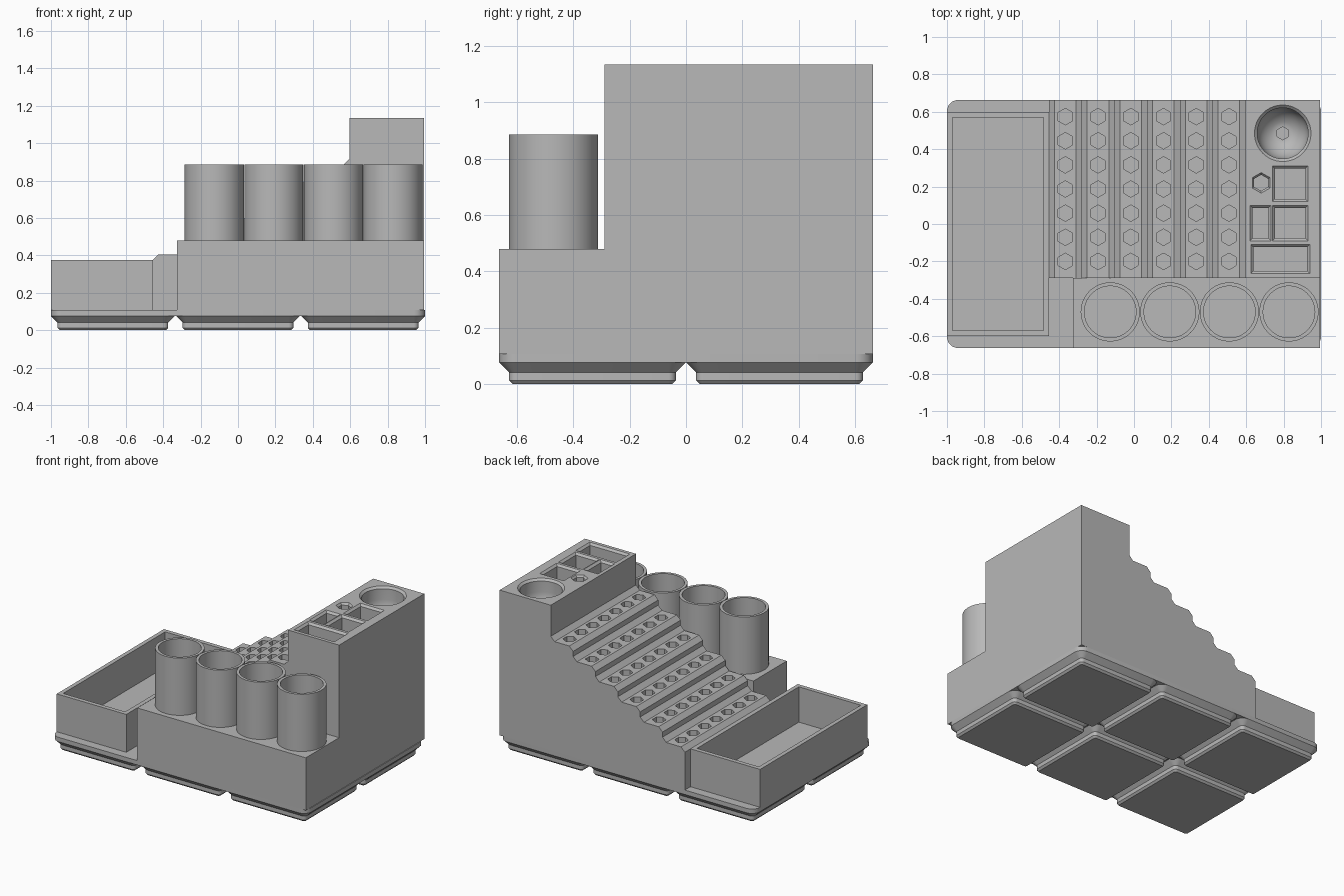
import bpy, bmesh
from math import cos, sin, pi, radians

if "Cube" in bpy.data.objects:
    bpy.data.objects.remove(bpy.data.objects["Cube"], do_unlink=True)

grey = bpy.data.materials.new("plain grey")
grey.use_nodes = True
COLOUR = (0.48, 0.48, 0.48, 1)
grey.diffuse_color = COLOUR
grey.node_tree.nodes["Principled BSDF"].inputs["Base Color"].default_value = COLOUR


# Cross-section helpers: each returns one ring of points at height z
def disc(x, y, r, z, n=64, turn=0):
    return [(x + r * cos(turn + 2 * pi * i / n), y + r * sin(turn + 2 * pi * i / n), z) for i in range(n)]


def hexagon(x, y, r, z):
    return disc(x, y, r, z, 6, pi / 2)


def box(x0, x1, y0, y1, z, inset=0):
    x0, x1, y0, y1 = x0 + inset, x1 - inset, y0 + inset, y1 - inset
    return [(x0, y0, z), (x1, y0, z), (x1, y1, z), (x0, y1, z)]


def rounded(x, y, hx, hy, r, z, steps=6):
    ring = []
    for q, (sx, sy) in enumerate([(1, 1), (-1, 1), (-1, -1), (1, -1)]):
        for i in range(steps + 1):
            a = pi / 2 * (q + i / steps)
            ring.append((x + sx * (hx - r) + r * cos(a), y + sy * (hy - r) + r * sin(a), z))
    return ring


def loft(bm, rings, caps=True):
    """Skin a stack of rings, closing both ends."""
    loops = [[bm.verts.new(p) for p in ring] for ring in rings]
    n = len(loops[0])
    for a, b in zip(loops, loops[1:]):
        for i in range(n):
            bm.faces.new((a[i], a[(i + 1) % n], b[(i + 1) % n], b[i]))
    if caps:
        bm.faces.new(loops[0])
        bm.faces.new(loops[-1])


def make(name, solids, caps=True):
    bm = bmesh.new()
    for rings in solids:
        loft(bm, rings, caps)
    bmesh.ops.recalc_face_normals(bm, faces=bm.faces)
    mesh = bpy.data.meshes.new(name)
    bm.to_mesh(mesh)
    bm.free()
    mesh.materials.append(grey)
    obj = bpy.data.objects.new(name, mesh)
    bpy.context.collection.objects.link(obj)
    return obj


def cut(obj, solids):
    """Subtract solids from an object and bake the result."""
    cutter = make("cutter", solids)
    mod = obj.modifiers.new("cut", "BOOLEAN")
    mod.operation, mod.solver, mod.object = "DIFFERENCE", "EXACT", cutter
    graph = bpy.context.evaluated_depsgraph_get()
    mesh = bpy.data.meshes.new_from_object(obj.evaluated_get(graph))
    obj.modifiers.clear()
    obj.data = mesh
    bpy.data.objects.remove(cutter, do_unlink=True)


BASE_TOP = 0.107
BACK, SPLIT, FRONT = 0.663, -0.29, -0.663
RIGHT = 0.995
TOWER_TOP = 1.135
parts = []

# Base slab and the grid of chamfered feet
parts.append(make("base_slab", [[rounded(0, 0, 1, BACK, 0.06, z) for z in (0.076, BASE_TOP)]]))
FOOT = [(0.284, 0.013, 0), (0.296, 0.026, 0.013), (0.296, 0.026, 0.041), (0.331, 0.06, 0.076)]
parts.append(make("base_feet", [
    [rounded(x, y, h, h, r, z) for h, r, z in FOOT]
    for x in (-0.669, 0, 0.669) for y in (-0.332, 0.332)]))

# Open tray
TRAY = (-1, -0.455, -0.6, 0.6)
parts.append(make("tray", [[box(*TRAY, BASE_TOP), box(*TRAY, 0.375),
                            box(*TRAY, 0.375, 0.03), box(*TRAY, 0.125, 0.03)]]))

# Stepped rack and tower: one profile extruded from front to back
PITCH, RISE, BEVEL, STEPS = 0.175, 0.096, 0.03, 6
profile = [(-0.455, BASE_TOP), (-0.455, 0.375), (-0.425, 0.405)]
for k in range(STEPS):
    x, z = -0.28 + PITCH * k, 0.405 + RISE * k
    profile += [(x - BEVEL, z), (x, z + BEVEL)]
    if k < STEPS - 1:
        profile += [(x, z + RISE - BEVEL), (x + BEVEL, z + RISE)]
profile += [(0.595, TOWER_TOP), (RIGHT, TOWER_TOP), (RIGHT, BASE_TOP)]
rack = make("stepped_rack", [[[(x, y, z) for x, z in profile] for y in (SPLIT, BACK)]])
parts.append(rack)

# Hexagonal bit holes on every step
holes = []
for k in range(STEPS):
    x, z = -0.367 + PITCH * k, 0.405 + RISE * k
    for j in range(7):
        y = -0.2 + 0.129 * j
        holes.append([hexagon(x, y, 0.044, z - 0.15), hexagon(x, y, 0.044, z + 0.02)])

# Tower pockets with bevelled rims
LIP = 0.014
for rect in [(0.74, 0.93, 0.12, 0.31), (0.62, 0.733, -0.09, 0.1),
             (0.74, 0.93, -0.09, 0.1), (0.625, 0.94, -0.265, -0.11)]:
    holes.append([box(*rect, TOWER_TOP - 0.22, LIP), box(*rect, TOWER_TOP - LIP, LIP),
                  box(*rect, TOWER_TOP), box(*rect, TOWER_TOP + 0.02)])
holes.append([hexagon(0.68, 0.22, r, TOWER_TOP + dz)
              for r, dz in ((0.043, -0.2), (0.043, -LIP), (0.055, 0), (0.055, 0.02))])

# Round-bottomed bowl in the tower
R, DROP = 0.136, 0.09
bowl = [disc(0.795, 0.485, R * sin(a), TOWER_TOP - DROP - R * cos(a))
        for a in [pi / 2 * i / 10 for i in range(2, 11)]]
bowl += [disc(0.795, 0.485, r, TOWER_TOP + dz) for r, dz in ((R, -LIP), (0.151, 0), (0.151, 0.02))]
cut(rack, holes + [bowl])
cut(rack, [[hexagon(0.795, 0.485, 0.035, TOWER_TOP - dz) for dz in (0.33, 0.12)]])

# Front block with four tall cups
BLOCK_TOP, CUP_TOP, OUTER, INNER = 0.48, 0.885, 0.158, 0.138
CUPS = [(-0.127 + 0.3185 * i, -0.47) for i in range(4)]
BLOCK = (-0.325, RIGHT, FRONT, SPLIT)
block = make("cup_block", [[box(*BLOCK, BASE_TOP), box(*BLOCK, BLOCK_TOP)]])
cut(block, [[disc(x, y, INNER, 0.2), disc(x, y, INNER, 0.6)] for x, y in CUPS])
parts.append(block)
parts.append(make("cups", [
    [disc(x, y, r, z) for r, z in ((OUTER, BLOCK_TOP), (OUTER, CUP_TOP), (INNER, CUP_TOP), (INNER, BLOCK_TOP))]
    for x, y in CUPS], caps=False))

# Smooth the round walls while keeping edges crisp
for obj in bpy.context.selected_objects:
    obj.select_set(False)
for obj in parts:
    obj.select_set(True)
bpy.context.view_layer.objects.active = parts[0]
bpy.ops.object.shade_smooth_by_angle(angle=radians(28))
